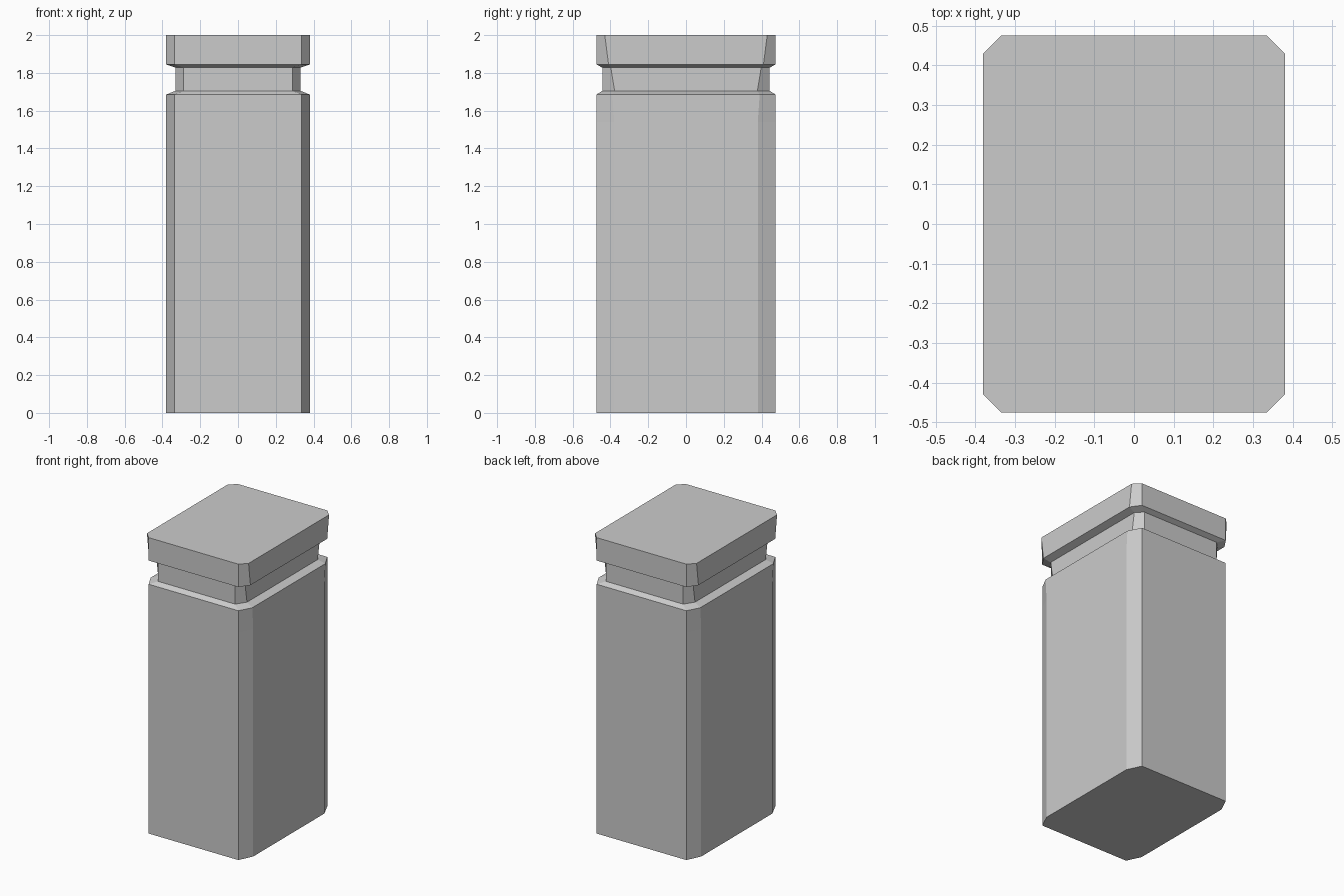
import bpy, bmesh

if "Cube" in bpy.data.objects:
    bpy.data.objects.remove(bpy.data.objects["Cube"])


def ring(bm, z, hx, hy, cx, cy):
    """Rectangle with cut corners: half sizes hx, hy and corner cuts cx, cy."""
    quarter = [(hx, hy - cy), (hx - cx, hy)]
    pts = quarter + [(-x, y) for x, y in reversed(quarter)]
    pts += [(-x, -y) for x, y in pts]
    return [bm.verts.new((x, y, z)) for x, y in pts]


def loft(name, sections):
    bm = bmesh.new()
    rings = [ring(bm, *s) for s in sections]
    for a, b in zip(rings, rings[1:]):
        for i in range(len(a)):
            j = (i + 1) % len(a)
            bm.faces.new((a[i], a[j], b[j], b[i]))
    bm.faces.new(rings[0][::-1])
    bm.faces.new(rings[-1])
    bmesh.ops.recalc_face_normals(bm, faces=bm.faces)
    mesh = bpy.data.meshes.new(name)
    bm.to_mesh(mesh)
    bm.free()
    obj = bpy.data.objects.new(name, mesh)
    bpy.context.collection.objects.link(obj)
    return obj


# Chamfered pillar: tall shaft, recessed neck, wider cap (z, hx, hy, cx, cy)
loft("pillar", [
    (0.0, 0.38, 0.475, 0.045, 0.095),
    (1.54, 0.38, 0.475, 0.045, 0.095),
    (1.685, 0.38, 0.475, 0.045, 0.085),
    (1.705, 0.332, 0.443, 0.043, 0.065),
    (1.828, 0.332, 0.443, 0.043, 0.045),
    (1.845, 0.38, 0.475, 0.045, 0.065),
    (2.0, 0.38, 0.475, 0.045, 0.045),
])
